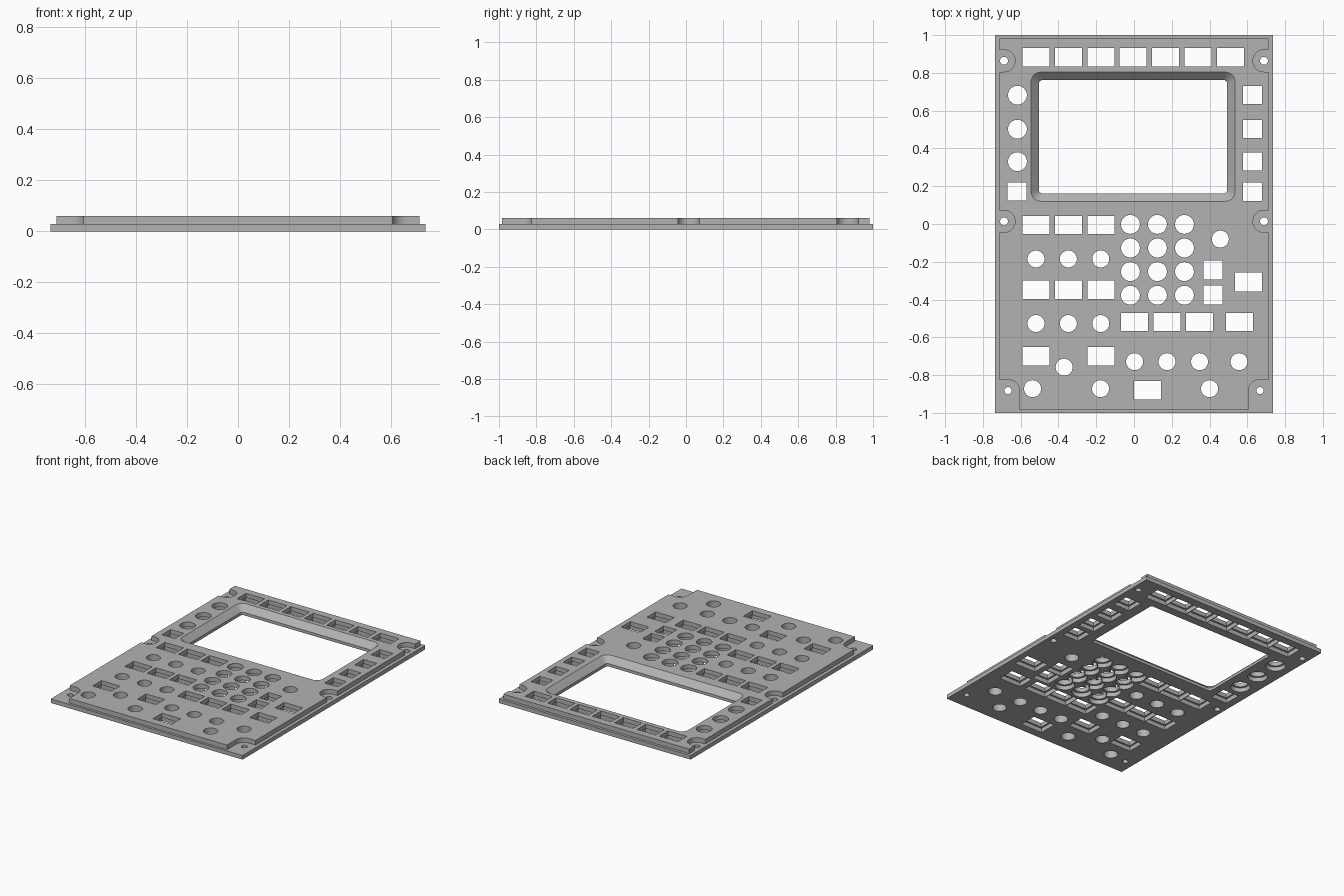
import bpy, bmesh, math

if "Cube" in bpy.data.objects:
    bpy.data.objects.remove(bpy.data.objects["Cube"], do_unlink=True)

BASE, TOP, LOW, HIGH = 0.028, 0.06, -0.02, 0.08


def ring(cx, cy, hx, hy, r, steps=8):
    """Rounded rectangle outline; r = hx = hy gives a circle."""
    if r == 0:
        return [(cx + hx, cy + hy), (cx - hx, cy + hy), (cx - hx, cy - hy), (cx + hx, cy - hy)]
    pts = []
    for k, (sx, sy) in enumerate([(1, 1), (-1, 1), (-1, -1), (1, -1)]):
        for i in range(steps + 1):
            if i == steps and r == hx == hy:
                continue
            a = math.pi / 2 * (k + i / steps)
            pts.append((cx + sx * (hx - r) + r * math.cos(a), cy + sy * (hy - r) + r * math.sin(a)))
    return pts


def loft(bm, layers):
    """Closed solid through a stack of (outline, z) layers."""
    loops = [[bm.verts.new((x, y, z)) for x, y in pts] for pts, z in layers]
    n = len(loops[0])
    for a, b in zip(loops, loops[1:]):
        for i in range(n):
            j = (i + 1) % n
            bm.faces.new((a[i], a[j], b[j], b[i]))
    bm.faces.new(loops[0][::-1])
    bm.faces.new(loops[-1])


def prism(bm, pts, z0, z1):
    loft(bm, [(pts, z0), (pts, z1)])


def make(name, bm):
    mesh = bpy.data.meshes.new(name)
    bm.to_mesh(mesh)
    bm.free()
    ob = bpy.data.objects.new(name, mesh)
    bpy.context.scene.collection.objects.link(ob)
    return ob


def combine(target, tool, operation):
    mod = target.modifiers.new(operation, 'BOOLEAN')
    mod.operation, mod.object, mod.solver = operation, tool, 'EXACT'
    mod.use_self = True
    bpy.context.view_layer.update()
    graph = bpy.context.evaluated_depsgraph_get()
    mesh = bpy.data.meshes.new_from_object(target.evaluated_get(graph))
    target.modifiers.clear()
    target.data = mesh
    bpy.data.objects.remove(tool, do_unlink=True)


# Hole layout
W, H, S = 0.143, 0.096, 0.1
cols = [-0.519 + 0.1715 * i for i in range(7)]
keys = [(x, 0.883, W, H) for x in cols]
keys += [(x, y, W, H) for x in cols[:3] for y in (-0.005, -0.348)]
keys += [(x, -0.70, W, H) for x in (cols[0], cols[2])]
keys += [(x, -0.519, W, H) for x in (0.003, 0.175, 0.346, 0.558)]
keys += [(0.071, -0.88, W, S), (0.606, -0.308, W, S), (-0.62, 0.172, S, H)]
keys += [(0.627, y, S, H) for y in (0.682, 0.502, 0.33, 0.171)]
keys += [(0.419, y, S, S) for y in (-0.244, -0.376)]
buttons = [(-0.019 + 0.143 * i, -0.002 - 0.125 * j) for i in range(3) for j in range(4)]
buttons += [(-0.617, y) for y in (0.682, 0.502, 0.33)]
knobs = [(x, y) for x in cols[:3] for y in (-0.185, -0.527)]
knobs += [(x, -0.729) for x in (0.003, 0.175, 0.347, 0.556)]
knobs += [(x, -0.872) for x in (-0.537, -0.177, 0.4)]
knobs += [(-0.37, -0.758), (0.457, -0.08)]
side_screws = [(s * 0.688, y) for s in (-1, 1) for y in (0.864, 0.014)]
corner_screws = [(s * 0.667, -0.882) for s in (-1, 1)]

# Raised upper plate with screw notches along its edges
bm = bmesh.new()
prism(bm, ring(0, -0.001, 0.712, 0.983, 0), 0.01, TOP)
panel = make("control_panel", bm)
bm = bmesh.new()
for x, y in side_screws:
    s = math.copysign(1, x)
    prism(bm, ring(x + s * 0.1, y, 0.158, 0.058, 0.056), LOW, HIGH)
for x, y in corner_screws:
    s = math.copysign(1, x)
    prism(bm, ring(s * 0.755, -0.975, 0.15, 0.15, 0.058), LOW, HIGH)
combine(panel, make("notch_cutter", bm), 'DIFFERENCE')

# Base plate
bm = bmesh.new()
prism(bm, ring(0, 0, 0.735, 1, 0), 0, BASE)
combine(panel, make("base_plate", bm), 'UNION')

# Screen window with sloped upper walls
bm = bmesh.new()
inner = ring(-0.005, 0.462, 0.498, 0.3, 0.018)
outer = ring(-0.005, 0.462, 0.55, 0.352, 0.058)
loft(bm, [(inner, LOW), (inner, 0.02), (outer, 0.07)])
combine(panel, make("window_cutter", bm), 'DIFFERENCE')

# Wider recesses behind keys and buttons
bm = bmesh.new()
for x, y, w, h in keys:
    prism(bm, ring(x, y, w / 2 + 0.012, h / 2 + 0.012, 0), LOW, 0.03)
for x, y in buttons:
    prism(bm, ring(x, y, 0.064, 0.064, 0.064), LOW, 0.03)
combine(panel, make("recess_cutter", bm), 'DIFFERENCE')

# Through holes
bm = bmesh.new()
for x, y, w, h in keys:
    prism(bm, ring(x, y, w / 2, h / 2, 0), LOW, HIGH)
for spots, r in ((buttons, 0.05), (knobs, 0.045), (side_screws, 0.021), (corner_screws, 0.019)):
    for x, y in spots:
        prism(bm, ring(x, y, r, r, r), LOW, HIGH)
combine(panel, make("hole_cutter", bm), 'DIFFERENCE')

# Single grey finish
grey = bpy.data.materials.new("panel_grey")
grey.use_nodes = True
colour = (0.45, 0.45, 0.45, 1)
grey.diffuse_color = colour
grey.node_tree.nodes["Principled BSDF"].inputs["Base Color"].default_value = colour
panel.data.materials.clear()
panel.data.materials.append(grey)
for p in panel.data.polygons:
    p.material_index = 0

bpy.ops.object.select_all(action='DESELECT')
panel.select_set(True)
bpy.context.view_layer.objects.active = panel
bpy.ops.object.shade_smooth_by_angle(angle=math.radians(30))
